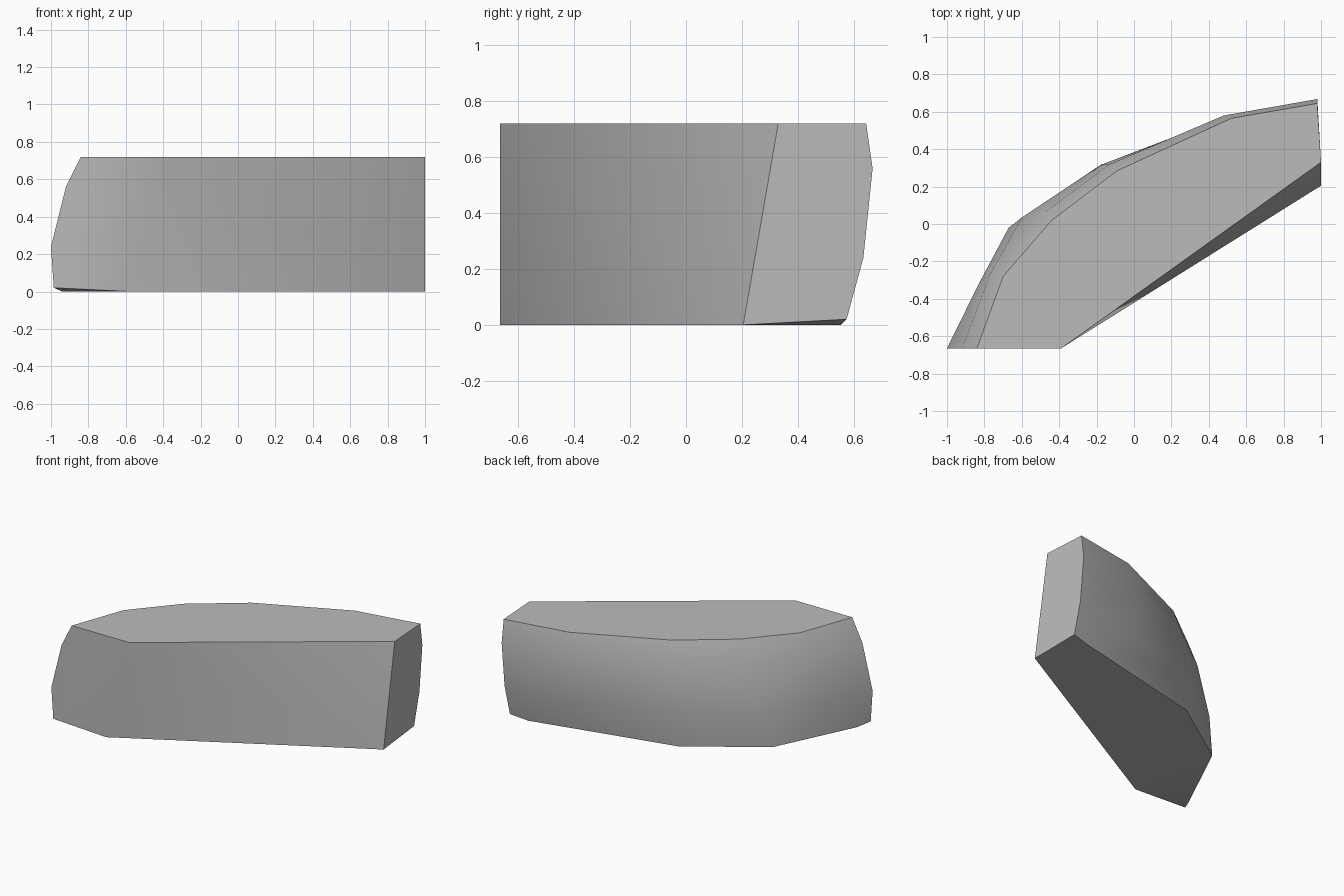
import bpy
import bmesh
import math

cube = bpy.data.objects.get("Cube")
if cube:
    bpy.data.objects.remove(cube, do_unlink=True)

# Plain grey stone
stone = bpy.data.materials.new("grey_stone")
stone.use_nodes = True
grey = (0.5, 0.5, 0.5, 1)
stone.diffuse_color = grey
stone.node_tree.nodes["Principled BSDF"].inputs["Base Color"].default_value = grey

# Outlines of the bulging back, from the right end to the left end
H = 0.72
top = [(-.84, -.665, H), (-.70, -.28, H), (-.44, .02, H),
       (-.09, .285, H), (.52, .565, H), (.98, .645, H)]
upper = [(-.92, -.665, .56), (-.77, -.27, .56), (-.48, .06, .56),
         (-.13, .32, .56), (.48, .58, .56), (.98, .668, .56)]
lower = [(-1, -.665, .24), (-.83, -.32, .24), (-.60, .035, .24),
         (-.18, .315, .24), (.46, .56, .24), (.98, .635, .24)]
foot = [(-.985, -.665, .02), (-.94, -.58, 0), (-.67, -.02, 0),
        (-.17, .32, 0), (.85, .555, 0), (.98, .575, .02)]

bm = bmesh.new()
rows = [[bm.verts.new(p) for p in row] for row in (top, upper, lower, foot)]
top_right = bm.verts.new((-.39, -.665, H))
top_left = bm.verts.new((1, .33, H))
foot_right = bm.verts.new((-.57, -.665, 0))
foot_left = bm.verts.new((1, .205, 0))

# Curved back
for a, b in zip(rows, rows[1:]):
    for i in range(len(a) - 1):
        bm.faces.new((a[i], a[i + 1], b[i + 1], b[i]))

# Flat top and the two ends
bm.faces.new(rows[0] + [top_left, top_right])
bm.faces.new([r[0] for r in rows] + [foot_right, top_right])
bm.faces.new([r[-1] for r in rows] + [foot_left, top_left])

# Twisted front, split along its diagonal
bm.faces.new((top_right, foot_right, foot_left))
bm.faces.new((top_right, foot_left, top_left))

# Underside with slightly raised outer corners
base = rows[-1]
bm.faces.new((foot_right, base[0], base[1]))
bm.faces.new((foot_left, base[-1], base[-2]))
bm.faces.new(base[1:-1] + [foot_left, foot_right])
bmesh.ops.recalc_face_normals(bm, faces=bm.faces)

mesh = bpy.data.meshes.new("curved_stone_block")
bm.to_mesh(mesh)
bm.free()
mesh.materials.append(stone)
block = bpy.data.objects.new("curved_stone_block", mesh)
bpy.context.collection.objects.link(block)

# Smooth back, crisp borders
bpy.ops.object.select_all(action='DESELECT')
block.select_set(True)
bpy.context.view_layer.objects.active = block
bpy.ops.object.shade_smooth_by_angle(angle=math.radians(30))
